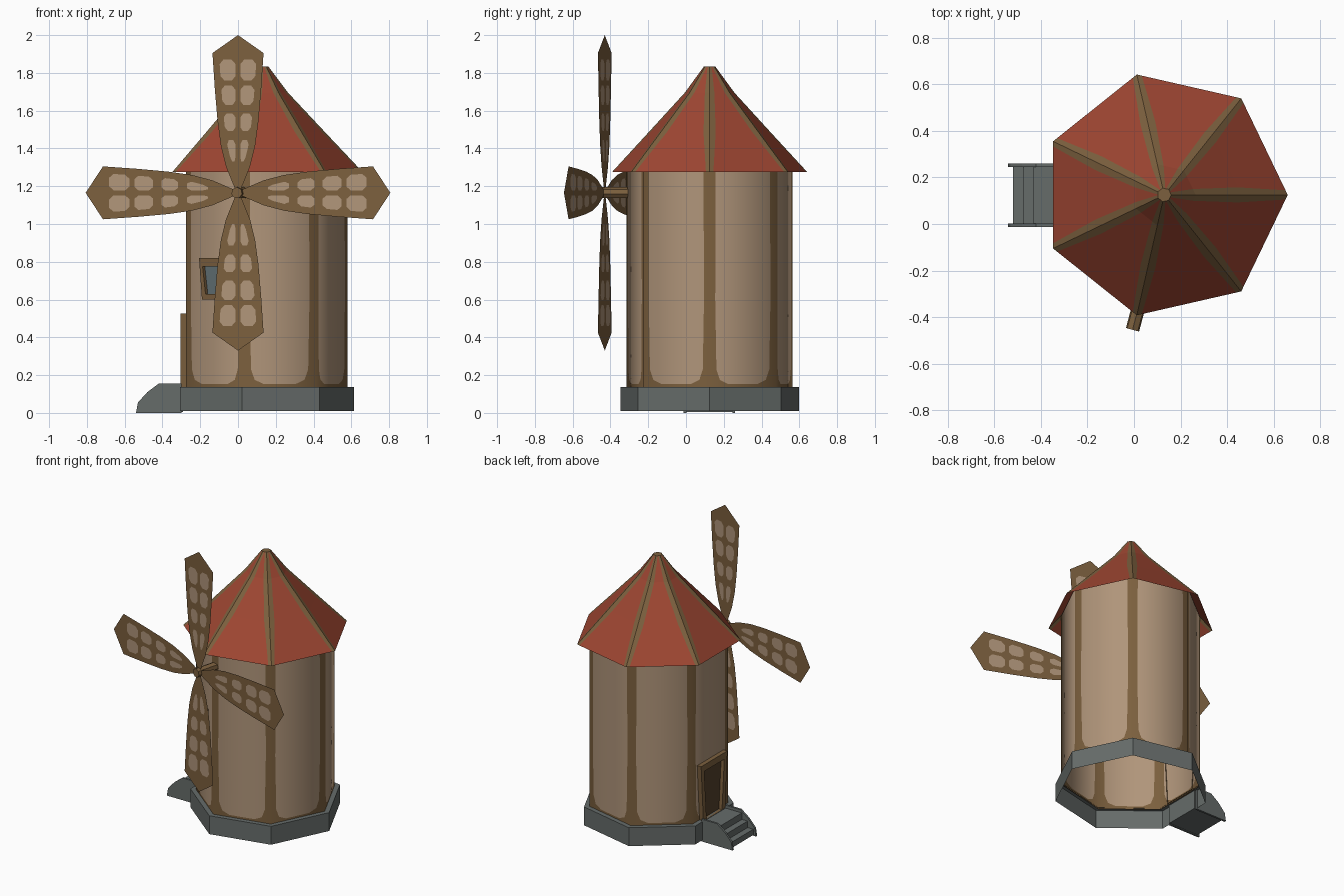
import bpy, bmesh, math
from mathutils import Vector

if "Cube" in bpy.data.objects:
    bpy.data.objects.remove(bpy.data.objects["Cube"])

SIDES, CX, CY = 7, 0.13, 0.125
STEP = 2 * math.pi / SIDES
UP = Vector((0, 0, 1))


def material(name, r, g, b):
    m = bpy.data.materials.new(name)
    lin = [((c / 255 + 0.055) / 1.055) ** 2.4 for c in (r, g, b)]
    m.diffuse_color = (*lin, 1)
    m.use_nodes = True
    m.node_tree.nodes["Principled BSDF"].inputs["Base Color"].default_value = m.diffuse_color
    return m


TAN = material("tan plaster", 176, 149, 122)
BROWN = material("brown timber", 124, 96, 62)
RED = material("red roof", 158, 70, 50)
GREY = material("grey stone", 102, 108, 106)
GLASS = material("window glass", 98, 112, 116)
DARK = material("dark door wood", 84, 65, 43)


def make(name, verts, faces, mats, idx=None, fix=False):
    me = bpy.data.meshes.new(name)
    me.from_pydata([tuple(v) for v in verts], [], faces)
    for m in mats:
        me.materials.append(m)
    if idx:
        for p, i in zip(me.polygons, idx):
            p.material_index = i
    if fix:
        bm = bmesh.new()
        bm.from_mesh(me)
        bmesh.ops.recalc_face_normals(bm, faces=bm.faces)
        bm.to_mesh(me)
        bm.free()
    ob = bpy.data.objects.new(name, me)
    bpy.context.collection.objects.link(ob)
    return ob


def shell(name, rings, mats, full_rows=()):
    """Seven-sided open shell; rings are (radius, z, half width of the corner stripe)."""
    n = SIDES * 3
    verts, faces, idx = [], [], []
    for r, z, w in rings:
        edge = 2 * r * math.sin(STEP / 2)
        f = min(w / edge, 0.45)
        for k in range(SIDES):
            a = Vector((CX + r * math.cos(k * STEP), CY + r * math.sin(k * STEP), z))
            b = Vector((CX + r * math.cos((k + 1) * STEP), CY + r * math.sin((k + 1) * STEP), z))
            verts += [a, a.lerp(b, f), a.lerp(b, 1 - f)]
    for i in range(len(rings) - 1):
        for j in range(n):
            q = (j + 1) % n
            faces.append((i * n + j, i * n + q, (i + 1) * n + q, (i + 1) * n + j))
            idx.append(0 if j % 3 == 1 and i not in full_rows else len(mats) - 1)
    return make(name, verts, faces, mats, idx)


# tower wall with timber corners, rounded shading
tower = shell("tower", [(0.45, 0.13, 0.1), (0.45, 0.152, 0.11), (0.45, 0.175, 0.06),
                        (0.45, 0.23, 0.04), (0.45, 0.6, 0.033), (0.45, 1.355, 0.036)],
              [TAN, BROWN], full_rows=(0,))
for p in tower.data.polygons:
    p.use_smooth = True
tower.data.normals_split_custom_set_from_vertices(
    [Vector((v.co.x - CX, v.co.y - CY, 0)).normalized() for v in tower.data.vertices])

# roof with ridge stripes, and its small cap
shell("roof", [(0.53, 1.275, 0.022), (0.33, 1.487, 0.036), (0.135, 1.695, 0.028),
               (0.03, 1.835, 0.012)], [RED, BROWN])
make("roof_cap", [(CX + 0.03 * math.cos(k * STEP), CY + 0.03 * math.sin(k * STEP), 1.835)
                  for k in range(SIDES)], [tuple(range(SIDES))], [BROWN])

# stone footing, open underneath
shell("footing", [(0.485, 0.01, 0.05), (0.485, 0.138, 0.05), (0.448, 0.138, 0.05)], [GREY])


def opening(name, angle, zb, zt, wb, wt, side, bottom, depth, panel):
    """Tapered frame on a wall face with a recessed panel."""
    n = Vector((math.cos(angle), math.sin(angle), 0))
    t = Vector((-n.y, n.x, 0))
    c = Vector((CX, CY, 0)) + n * 0.45 * math.cos(STEP / 2)

    def quad(w0, w1, z0, z1, d):
        return [c + t * u + UP * z + n * d
                for u, z in ((-w0, z0), (w0, z0), (w1, z1), (-w1, z1))]
    inner = (wb - side, wt - side, zb + bottom, zt - 0.045)
    verts = (quad(wb, wt, zb, zt, -0.005) + quad(wb, wt, zb, zt, depth)
             + quad(*inner, depth) + quad(*inner, 0.006))
    faces = [(a + i, a + (i + 1) % 4, a + 4 + (i + 1) % 4, a + 4 + i)
             for a in (0, 4, 8) for i in range(4)]
    make(name + "_frame", verts, faces, [BROWN])
    make(name + "_panel", quad(*inner, 0.006), [(0, 1, 2, 3)], [panel])


opening("door", math.pi, 0.138, 0.525, 0.12, 0.145, 0.035, 0.0, 0.03, DARK)
opening("window", math.pi + STEP, 0.6, 0.82, 0.067, 0.087, 0.024, 0.03, 0.025, GLASS)


# stairs: side walls and three steps
def prism(name, profile, y0, y1, mat):
    k = len(profile)
    verts = [(x, y, z) for y in (y0, y1) for x, z in profile]
    faces = [tuple(range(k)), tuple(range(2 * k - 1, k - 1, -1))]
    faces += [(i, (i + 1) % k, k + (i + 1) % k, k + i) for i in range(k)]
    make(name, verts, faces, [mat], fix=True)


side_profile = [(-0.54, 0), (-0.53, 0.055), (-0.48, 0.11), (-0.42, 0.155), (-0.3, 0.155), (-0.3, 0)]
for label, y in (("front", -0.012), ("back", 0.245)):
    prism("stair_side_" + label, side_profile, y, y + 0.014, GREY)
prism("steps", [(-0.52, 0.005), (-0.52, 0.045), (-0.476, 0.045), (-0.476, 0.09), (-0.432, 0.09),
                (-0.432, 0.135), (-0.29, 0.135), (-0.29, 0.005)], 0.0, 0.247, GREY)

# sails: flat blades turned 15 degrees, with pale cloth panels on both sides
TURN = math.radians(-15)
U = Vector((math.cos(TURN), math.sin(TURN), 0))
OUT = Vector((U.y, -U.x, 0))
HUB = Vector((0, -0.43, 1.165))
OUTLINE = [(0.0, 0.01), (0.03, 0.02), (0.07, 0.037), (0.14, 0.066), (0.25, 0.094),
           (0.38, 0.112), (0.55, 0.127), (0.74, 0.14)]
ROWS = [(0.165, 0.28), (0.327, 0.42), (0.464, 0.568), (0.594, 0.706)]


def half_width(r):
    for (r0, w0), (r1, w1) in zip(OUTLINE, OUTLINE[1:]):
        if r <= r1:
            return w0 + (w1 - w0) * (r - r0) / (r1 - r0)
    return OUTLINE[-1][1]


for b in range(4):
    ang = b * math.pi / 2

    def at(s, r, d=0.0):
        return (HUB + U * (s * math.cos(ang) + r * math.sin(ang))
                + UP * (r * math.cos(ang) - s * math.sin(ang)) + OUT * d)
    edge = [(w, r) for r, w in OUTLINE]
    outline = edge + [(0, 0.835)] + [(-s, r) for s, r in reversed(edge)]
    make(f"sail_{b + 1}", [at(s, r) for s, r in outline], [tuple(range(len(outline)))], [BROWN])
    verts, faces = [], []
    for r0, r1 in ROWS:
        for sign in (-1, 1):
            for d in (-0.002, 0.002):
                ring = []
                for fs, fr in ((.25, 0), (.75, 0), (1, .22), (1, .78),
                               (.75, 1), (.25, 1), (0, .78), (0, .22)):
                    r = r0 + (r1 - r0) * fr
                    outer = half_width(r) - 0.036
                    ring.append(at(sign * (0.013 + (outer - 0.013) * fs), r, d))
                start = len(verts)
                verts += ring
                loop = list(range(start, start + 8))
                faces.append(tuple(loop if (sign > 0) != (d < 0) else loop[::-1]))
    make(f"sail_cloth_{b + 1}", verts, faces, [TAN])

# axle from the sails into the tower
bpy.ops.mesh.primitive_cone_add(vertices=7, radius1=0.03, radius2=0.03, depth=0.18,
                                location=HUB - OUT * 0.065)
axle = bpy.context.object
axle.name = "axle"
axle.rotation_euler = OUT.to_track_quat('Z', 'Y').to_euler()
axle.data.materials.append(BROWN)
